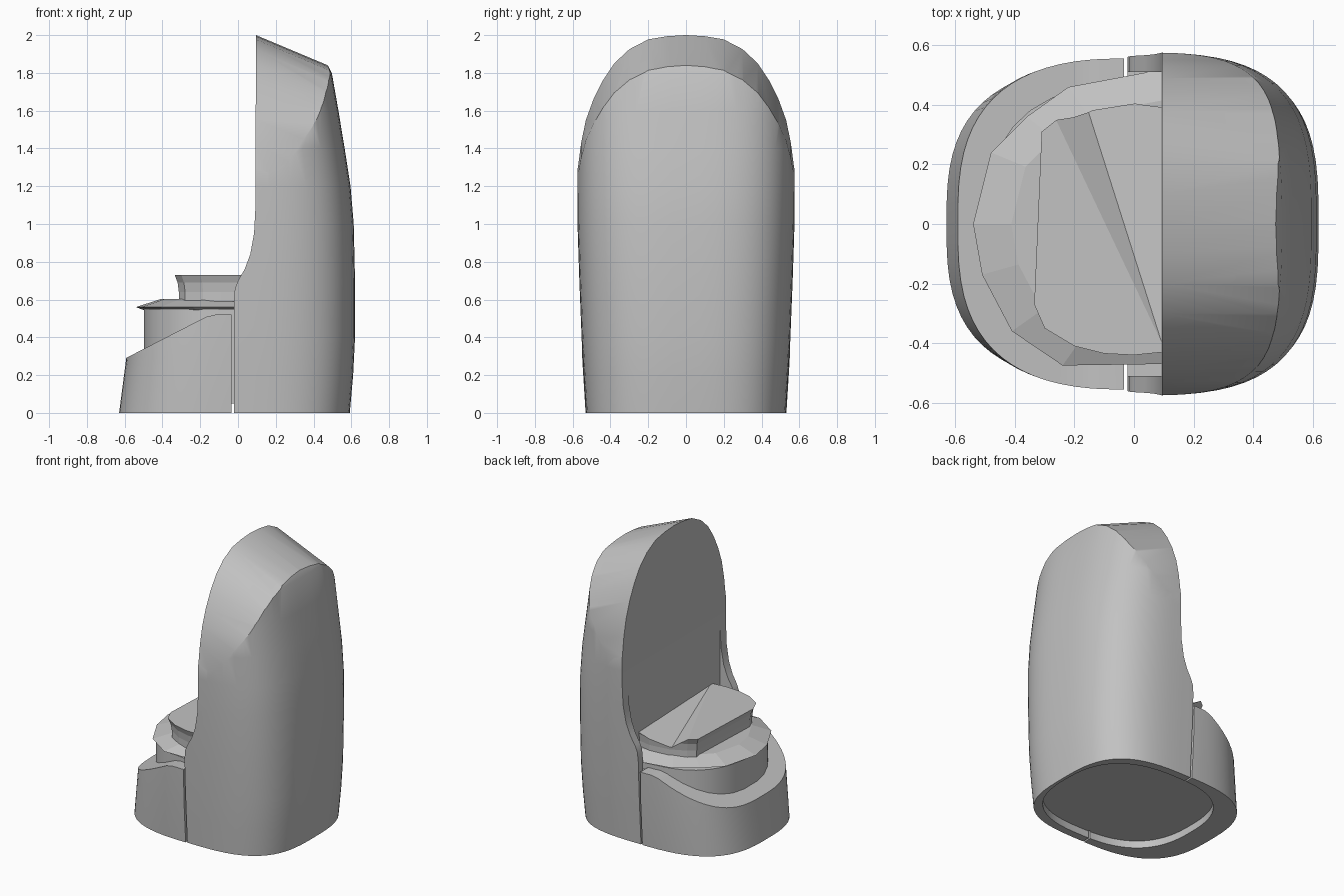
import bpy, bmesh, math

old = bpy.data.objects.get("Cube")
if old:
    bpy.data.objects.remove(old, do_unlink=True)

grey = bpy.data.materials.new("plain grey")
grey.use_nodes = True
grey.diffuse_color = (0.54, 0.54, 0.54, 1)
grey.node_tree.nodes["Principled BSDF"].inputs["Base Color"].default_value = (0.54, 0.54, 0.54, 1)


def make_object(name, bm):
    bmesh.ops.recalc_face_normals(bm, faces=bm.faces)
    mesh = bpy.data.meshes.new(name)
    bm.to_mesh(mesh)
    bm.free()
    mesh.materials.append(grey)
    obj = bpy.data.objects.new(name, mesh)
    bpy.context.collection.objects.link(obj)
    return obj


def loft(name, rings):
    """Closed solid through rings that have equal point counts."""
    bm = bmesh.new()
    loops = [[bm.verts.new(p) for p in ring] for ring in rings]
    n = len(loops[0])
    for low, high in zip(loops, loops[1:]):
        for i in range(n):
            j = (i + 1) % n
            bm.faces.new((low[i], low[j], high[j], high[i]))
    bm.faces.new(loops[0][::-1])
    bm.faces.new(loops[-1])
    return make_object(name, bm)


def hull(name, points):
    """Convex solid around the points."""
    bm = bmesh.new()
    for p in points:
        bm.verts.new(p)
    bmesh.ops.convex_hull(bm, input=bm.verts)
    return make_object(name, bm)


def oval(z, a, b, cx=0, n=72, power=3.1):
    """Squarish oval ring at height z."""
    ring = []
    for i in range(n):
        t = 2 * math.pi * (i + 0.5) / n
        c, s = math.cos(t), math.sin(t)
        ring.append((cx + a * math.copysign(abs(c) ** (2 / power), c),
                     b * math.copysign(abs(s) ** (2 / power), s), z))
    return ring


def side_prism(name, profile):
    """Profile in x and z, extruded across the whole width."""
    return loft(name, [[(x, y, z) for x, z in profile] for y in (-0.8, 0.8)])


def layers(name, outline, levels):
    """Stack a plan outline at (height, scale) levels; the rear edge stays put."""
    return loft(name, [[(0.1 + (x - 0.1) * s, y * s, z) for x, y in outline]
                       for z, s in levels])


def cut(target, tool, operation):
    mod = target.modifiers.new(operation.title(), "BOOLEAN")
    mod.operation, mod.object, mod.solver = operation, tool, "EXACT"
    bpy.context.view_layer.objects.active = target
    bpy.ops.object.modifier_apply(modifier=mod.name)
    bpy.data.objects.remove(tool, do_unlink=True)


def smooth(obj, degrees):
    bpy.ops.object.select_all(action="DESELECT")
    obj.select_set(True)
    bpy.context.view_layer.objects.active = obj
    bpy.ops.object.shade_smooth_by_angle(angle=math.radians(degrees))


def foot_recess():
    return loft("foot_recess", [oval(z, 0.52, 0.475, 0.05, power=2.6) for z in (-0.1, 0.05)])


# Tall backrest shell: oval column trimmed by a side profile and a sloping arch
backrest = loft("backrest", [oval(z, a, b) for z, a, b in (
    (0, 0.592, 0.53), (0.2, 0.61, 0.542), (0.4, 0.62, 0.553), (0.7, 0.62, 0.565),
    (1.0, 0.613, 0.575), (1.2, 0.596, 0.576), (1.4, 0.565, 0.576),
    (1.6, 0.532, 0.576), (1.8, 0.497, 0.576), (1.84, 0.476, 0.57), (2.1, 0.3, 0.55))])
cut(backrest, side_prism("side_trim", [
    (-0.022, -0.1), (0.8, -0.1), (0.8, 2.2), (0.095, 2.2), (0.093, 1.1), (0.085, 0.95),
    (0.065, 0.84), (0.035, 0.76), (0, 0.7), (-0.016, 0.66), (-0.022, 0.6)]), "INTERSECT")
half = [(0.6, -0.1), (0.6, 1.2), (0.572, 1.3), (0.555, 1.43), (0.53, 1.55), (0.49, 1.66),
        (0.44, 1.76), (0.38, 1.85), (0.3, 1.925), (0.2, 1.977), (0.1, 1.994)]
arch = half + [(0, 2.0)] + [(-y, z) for y, z in reversed(half)]
cut(backrest, loft("arch_trim", [
    [(x, y, z if z < 0 else z - 0.42 * (x - 0.095)) for y, z in arch]
    for x in (-0.2, 0.9)]), "INTERSECT")
# Space for the seat between the two forward side lips
cut(backrest, loft("seat_gap", [[(-0.2, -0.51, z), (0.093, -0.51, z),
                                 (0.093, 0.51, z), (-0.2, 0.51, z)]
                                for z in (0.5, 1.2)]), "DIFFERENCE")
cut(backrest, foot_recess(), "DIFFERENCE")
smooth(backrest, 32)

# Low front base with a sloping ledge, split from the backrest by a slit
front_base = loft("front_base", [oval(z, a, b, power=2.9) for z, a, b in (
    (0, 0.63, 0.532), (0.29, 0.592, 0.55), (0.6, 0.555, 0.558))])
cut(front_base, side_prism("ledge_trim", [
    (-0.8, -0.1), (-0.034, -0.1), (-0.034, 0.52), (-0.12, 0.52), (-0.17, 0.508),
    (-0.59, 0.292), (-0.8, 0.183)]), "INTERSECT")
cut(front_base, foot_recess(), "DIFFERENCE")
smooth(front_base, 28)

# Core that closes the slit and carries the seat
core = loft("seat_core", [oval(z, 0.5, 0.47, n=32, power=2.5) for z in (0.05, 0.55)])
cut(core, side_prism("core_trim", [(-0.7, 0), (0.1, 0), (0.1, 0.7), (-0.7, 0.7)]), "INTERSECT")
smooth(core, 28)

# Faceted seat plate with a thin rim
plate_outline = [(0.1, -0.47), (-0.24, -0.475), (-0.41, -0.36), (-0.51, -0.17), (-0.54, 0),
                 (-0.48, 0.24), (-0.36, 0.36), (-0.22, 0.46), (0.1, 0.52)]
layers("seat_plate", plate_outline, [(0.545, 0.94), (0.56, 1), (0.602, 0.8)])

# Cushion, wider at the top, with a crease and a sagging rear corner
cushion_outline = [(0.1, -0.43), (0, -0.44), (-0.1, -0.435), (-0.2, -0.41), (-0.3, -0.35),
                   (-0.335, -0.27), (-0.31, 0.31), (-0.26, 0.35), (-0.15, 0.4),
                   (0, 0.42), (0.1, 0.4)]
cushion = layers("seat_cushion", cushion_outline,
                 [(0.59, 0.95), (0.64, 0.95), (0.69, 0.965), (0.73, 1)])
crease = [(0.1, -0.42, 0.732), (-0.27, 0.36, 0.732), (-0.17, 0.43, 0.65), (0.14, 0.46, 0.71)]
cut(cushion, hull("crease_trim", crease + [(x, y, 0.8) for x, y, z in crease]), "DIFFERENCE")
